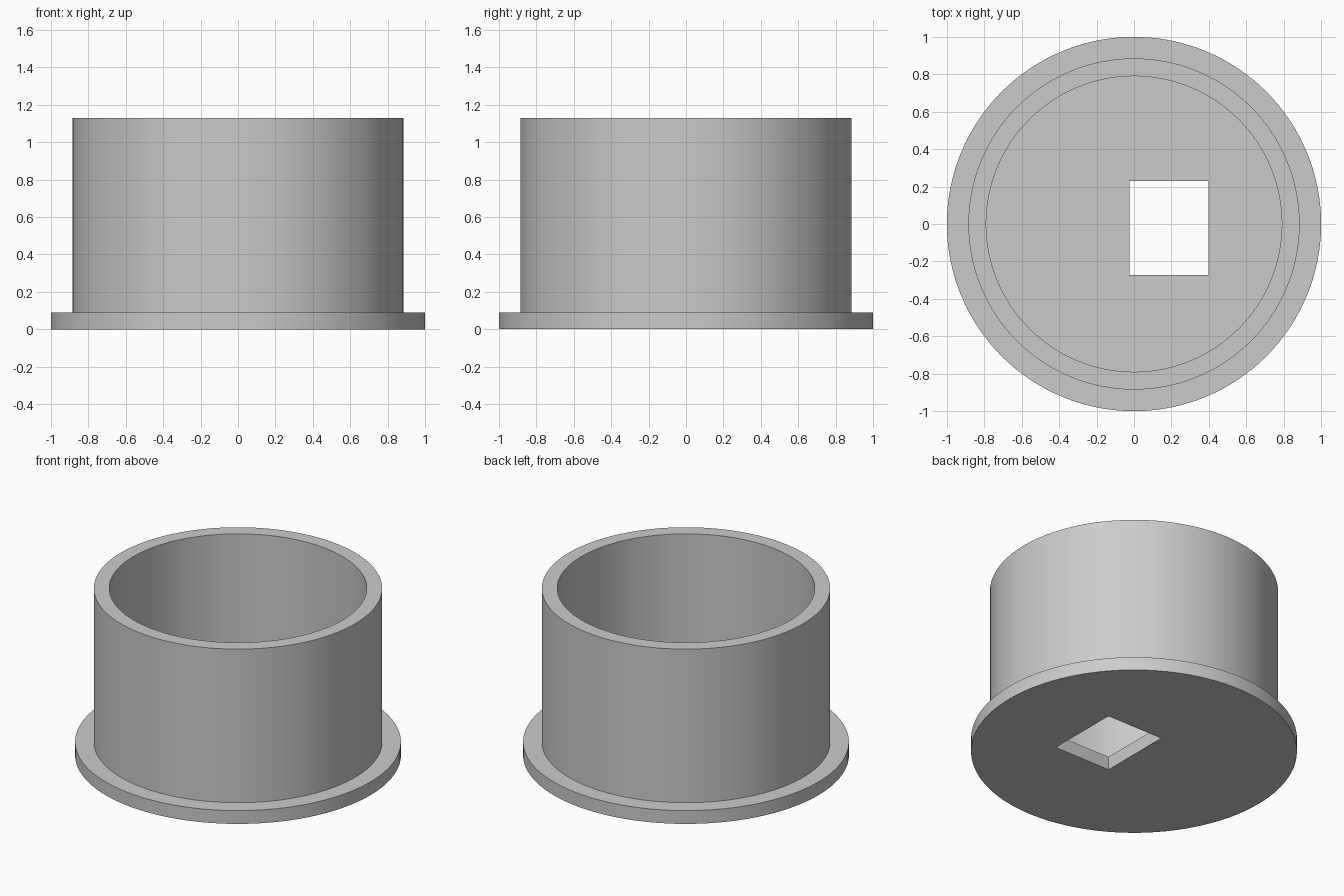
import bpy, bmesh, math
from mathutils import Matrix, Vector

default = bpy.data.objects.get("Cube")
if default:
    bpy.data.objects.remove(default, do_unlink=True)

SIDES = 128
RIM_R, WALL_R, BORE_R = 1.0, 0.885, 0.79
FLOOR_Z, TOP_Z = 0.09, 1.13

grey = bpy.data.materials.new("light grey")
grey.use_nodes = True
colour = (0.6, 0.6, 0.6, 1)
grey.diffuse_color = colour
grey.node_tree.nodes["Principled BSDF"].inputs["Base Color"].default_value = colour


def make_object(name, bm):
    bmesh.ops.recalc_face_normals(bm, faces=bm.faces)
    mesh = bpy.data.meshes.new(name)
    bm.to_mesh(mesh)
    bm.free()
    mesh.materials.append(grey)
    obj = bpy.data.objects.new(name, mesh)
    bpy.context.collection.objects.link(obj)
    return obj


def lathe(name, profile):
    """Turn (radius, height) points round z and cap both ends flat."""
    bm = bmesh.new()
    rings = [[bm.verts.new((r * math.cos(a), r * math.sin(a), z))
              for a in (2 * math.pi * i / SIDES for i in range(SIDES))]
             for r, z in profile]
    for low, high in zip(rings, rings[1:]):
        for i in range(SIDES):
            j = (i + 1) % SIDES
            bm.faces.new((low[i], low[j], high[j], high[i]))
    bm.faces.new(rings[0])
    bm.faces.new(rings[-1])
    return make_object(name, bm)


# Flanged cup: base disc, outer wall, rim, bore and inner floor
cup = lathe("flanged_cup", [
    (RIM_R, 0), (RIM_R, FLOOR_Z), (WALL_R, FLOOR_Z),
    (WALL_R, TOP_Z), (BORE_R, TOP_Z), (BORE_R, FLOOR_Z)])

# Rectangular opening through the floor, off centre
bm = bmesh.new()
bmesh.ops.create_cube(bm, size=1, matrix=Matrix.LocRotScale(
    Vector((0.187, -0.021, 0.05)), None, Vector((0.422, 0.502, 0.4))))
cutter = make_object("floor_opening_cutter", bm)
cutter.hide_render = True

cut = cup.modifiers.new("floor opening", "BOOLEAN")
cut.operation = "DIFFERENCE"
cut.solver = "EXACT"
cut.object = cutter

bpy.ops.object.select_all(action="DESELECT")
cup.select_set(True)
bpy.context.view_layer.objects.active = cup
bpy.ops.object.modifier_apply(modifier=cut.name)
bpy.data.objects.remove(cutter, do_unlink=True)
bpy.ops.object.shade_smooth_by_angle(angle=math.radians(30))
